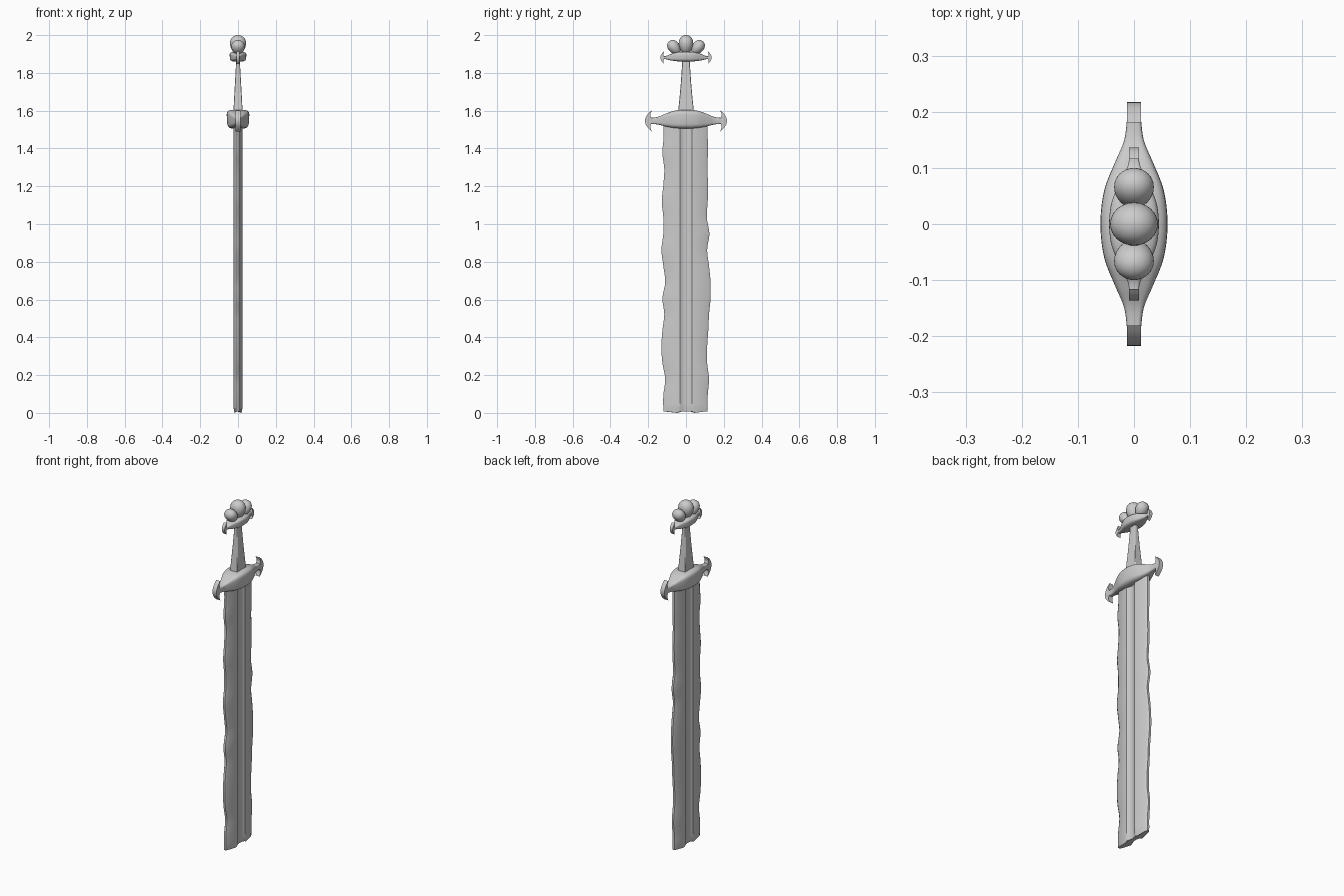
import bpy, bmesh, math
from mathutils import Vector, Matrix

cube = bpy.data.objects.get("Cube")
if cube:
    bpy.data.objects.remove(cube)

steel = bpy.data.materials.new("weathered_grey")
steel.use_nodes = True
GREY = (0.6, 0.6, 0.6, 1)
steel.diffuse_color = GREY
steel.node_tree.nodes["Principled BSDF"].inputs["Base Color"].default_value = GREY


def finish(name, bm, angle=40):
    bmesh.ops.recalc_face_normals(bm, faces=bm.faces)
    mesh = bpy.data.meshes.new(name)
    bm.to_mesh(mesh)
    bm.free()
    mesh.materials.append(steel)
    ob = bpy.data.objects.new(name, mesh)
    bpy.context.collection.objects.link(ob)
    bpy.ops.object.select_all(action='DESELECT')
    ob.select_set(True)
    bpy.context.view_layer.objects.active = ob
    bpy.ops.object.shade_smooth_by_angle(angle=math.radians(angle))
    return ob


def loft(name, rings, angle=40):
    bm = bmesh.new()
    rows = [[bm.verts.new(p) for p in ring] for ring in rings]
    n = len(rows[0])
    for a, b in zip(rows, rows[1:]):
        for i in range(n):
            j = (i + 1) % n
            bm.faces.new((a[i], a[j], b[j], b[i]))
    bm.faces.new(rows[0])
    bm.faces.new(rows[-1])
    return finish(name, bm, angle)


def spline(pts, steps):
    """Smooth curve through points of any dimension."""
    pts = [Vector(p) for p in pts]
    p = [2 * pts[0] - pts[1]] + pts + [2 * pts[-1] - pts[-2]]
    out = []
    for i in range(1, len(p) - 2):
        a, b, c, d = p[i - 1:i + 3]
        for s in range(steps):
            t = s / steps
            out.append(b + 0.5 * t * (c - a + t * (2*a - 5*b + 4*c - d + t * (3*(b - c) + d - a))))
    return out + [pts[-1]]


# Blade: fullered section with worn, wavy edges
left = [.12, .12, .11, .125, .13, .125, .115, .125, .11, .12, .13, .12, .12, .128, .12, .115, .125, .118, .12]
right = [.115, .115, .122, .112, .112, .118, .122, .13, .13, .122, .112, .124, .11, .115, .117, .113, .116, .115, .115]
edges = spline(list(zip(left, right)), 4)
rings = []
for k, (lo, hi) in enumerate(edges):
    z = 0.008 + 1.54 * k / (len(edges) - 1)
    front = [(.006, -lo), (.014, -lo + .012), (.023, -.045), (.024, -.032), (.017, -.022), (.013, 0),
             (.017, .022), (.024, .032), (.023, .045), (.014, hi - .012), (.006, hi)]
    section = front + [(-x, y) for x, y in reversed(front)]
    rings.append([(x, y, z) for x, y in section])
# Broken foot: outer halves dip lower than the fuller
rings[0] = [(x * .8, y, 0 if .04 < abs(y) < .1 else z) for x, y, z in rings[0]]
loft("blade", rings, 35)


# Crossbars: boat-shaped loft, stations are (y, half width, bottom, top)
def crossbar(name, half, power):
    stations = [(-y, w, b, t) for y, w, b, t in reversed(half[1:])] + half
    rings = []
    for y, w, b, t in spline(stations, 5):
        ring = []
        for k in range(32):
            a = math.tau * k / 32
            c, s = math.cos(a), math.sin(a)
            u = math.copysign(abs(c) ** power, c)
            v = math.copysign(abs(s) ** power, s)
            ring.append((w * u * (.95 + .05 * v), y, (b + t) / 2 + (t - b) / 2 * v))
        rings.append(ring)
    loft(name, rings)


# Crescent finials closing both ends of a crossbar
def finials(name, y_out, depth, mid, height, thick):
    for side, label in ((-1, "front_"), (1, "back_")):
        n = 14
        ts = [-1 + 2 * i / n for i in range(n + 1)]
        outer = [(y_out - depth * t * t, mid + height * t) for t in ts]
        inner = [(y_out - depth * (1.2 - .2 * t * t) + depth * .35 * math.sin(math.pi * abs(t)),
                  mid + height * t * .96) for t in reversed(ts)]
        bm = bmesh.new()
        face = bm.faces.new([bm.verts.new((-thick, side * y, z)) for y, z in outer + inner])
        ext = bmesh.ops.extrude_face_region(bm, geom=[face])
        bmesh.ops.translate(bm, vec=(2 * thick, 0, 0),
                            verts=[v for v in ext["geom"] if isinstance(v, bmesh.types.BMVert)])
        finish(label + name, bm)


crossbar("guard", [(0, .062, 1.505, 1.605), (.06, .055, 1.508, 1.6), (.11, .035, 1.517, 1.583),
                   (.15, .018, 1.527, 1.567), (.195, .012, 1.53, 1.562)], .45)
finials("guard_finial", .217, .036, 1.546, .056, .0125)

crossbar("pommel_bar", [(0, .046, 1.86, 1.912), (.04, .041, 1.861, 1.91), (.08, .023, 1.866, 1.9),
                        (.105, .011, 1.872, 1.89), (.125, .009, 1.874, 1.888)], .5)
finials("pommel_finial", .136, .02, 1.881, .033, .009)

# Bare tang: flat tapering bar running through the pommel bar
rings = []
for z, x, y in [(1.58, .025, .043), (1.66, .021, .035), (1.75, .016, .027), (1.84, .011, .021), (1.915, .009, .019)]:
    rings.append([(x, -y, z), (x, y, z), (-x, y, z), (-x, -y, z)])
tang = loft("tang", rings, 30)
bevel = tang.modifiers.new("soft_edges", 'BEVEL')
bevel.width = .003
bevel.segments = 2


# Pommel lobes: egg shapes, narrower at the root, fanned outwards
def lobe(name, y, z, size, tilt):
    bm = bmesh.new()
    bmesh.ops.create_uvsphere(bm, u_segments=32, v_segments=20, radius=1)
    for v in bm.verts:
        taper = 1 + .16 * v.co.z
        v.co.x *= taper
        v.co.y *= taper
    bmesh.ops.transform(bm, verts=bm.verts, matrix=Matrix.Translation((0, y, z))
                        @ Matrix.Rotation(tilt, 4, 'X') @ Matrix.Diagonal((*size, 1)))
    finish(name, bm, 60)


lobe("centre_lobe", 0, 1.949, (.042, .038, .051), 0)
for side, label in ((-1, "front_lobe"), (1, "back_lobe")):
    lobe(label, side * .062, 1.934, (.035, .031, .043), -side * .65)
